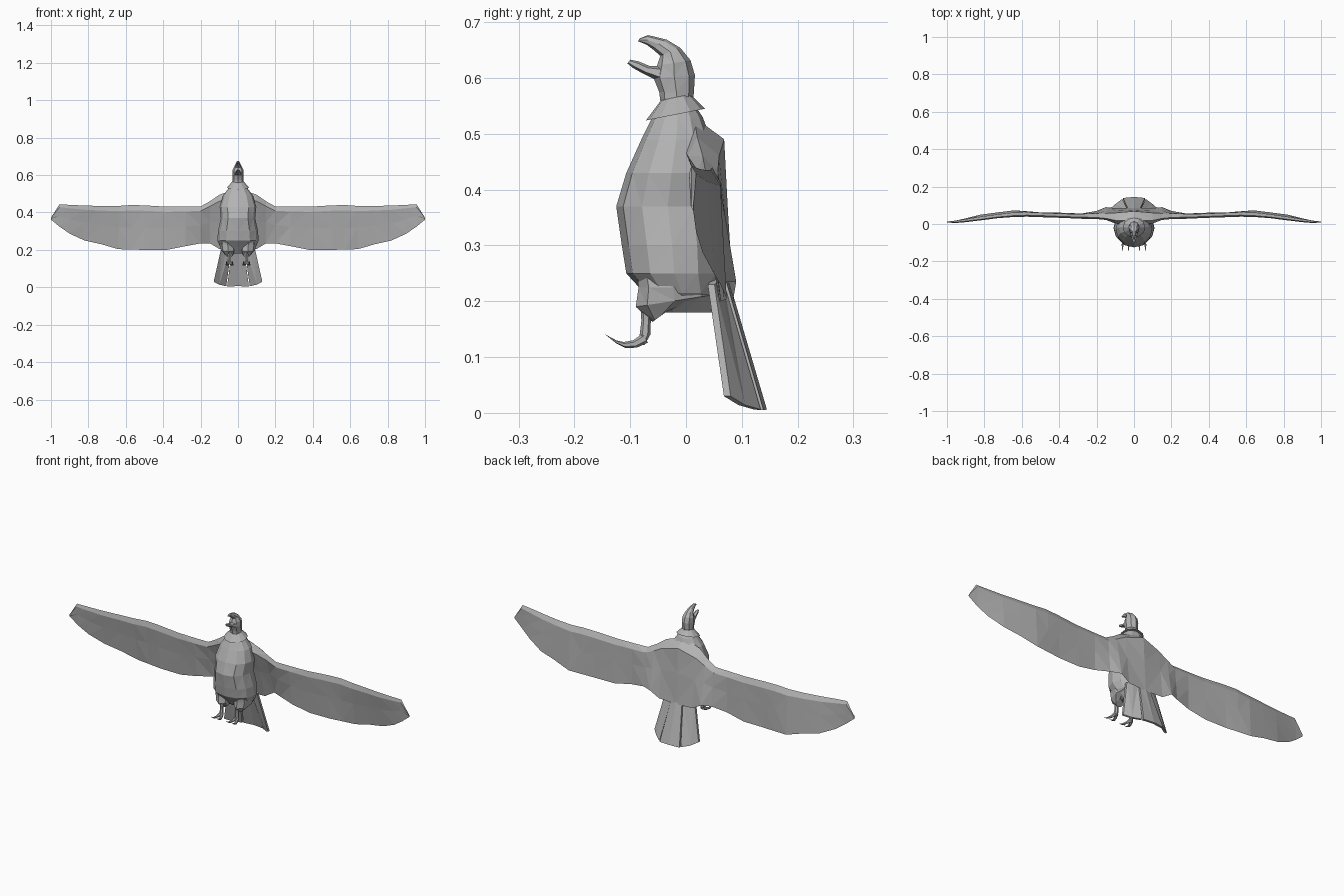
import bpy, bmesh, math
from mathutils import Vector

old = bpy.data.objects.get("Cube")
if old:
    bpy.data.objects.remove(old)

grey = bpy.data.materials.new("plumage grey")
grey.use_nodes = True
grey.diffuse_color = (0.45, 0.45, 0.45, 1)
grey.node_tree.nodes["Principled BSDF"].inputs["Base Color"].default_value = (0.45, 0.45, 0.45, 1)


def loft(name, rings, mirror=False, cap_start=True):
    """Skin a list of equal-sized point rings into one flat-faceted object."""
    bm = bmesh.new()
    loops = [[bm.verts.new(p) for p in ring] for ring in rings]
    n = len(loops[0])
    for a, b in zip(loops, loops[1:]):
        for i in range(n):
            j = (i + 1) % n
            bm.faces.new((a[i], a[j], b[j], b[i]))
    if cap_start:
        bm.faces.new(loops[0][::-1])
    bm.faces.new(loops[-1])
    bmesh.ops.triangulate(bm, faces=bm.faces[:])
    bmesh.ops.recalc_face_normals(bm, faces=bm.faces[:])
    mesh = bpy.data.meshes.new(name)
    bm.to_mesh(mesh)
    bm.free()
    mesh.materials.append(grey)
    obj = bpy.data.objects.new(name, mesh)
    bpy.context.collection.objects.link(obj)
    if mirror:
        mod = obj.modifiers.new("mirror", "MIRROR")
        mod.use_clip = True
    return obj


def oval(front, back, width, x=0, n=10, power=1.0):
    """Ring spanning a front and a back point (y, z) with a half-width in x."""
    f, b = Vector((x, *front)), Vector((x, *back))
    mid, half = (f + b) / 2, (f - b) / 2
    pts = []
    for i in range(n):
        a = math.tau * i / n
        s, c = math.sin(a), math.cos(a)
        s = math.copysign(abs(s) ** power, s)
        pts.append(mid + half * c + Vector((width * s, 0, 0)))
    return pts


# Body: z, front y, back y, half-width
body = [(.56, -.045, .01, .033), (.53, -.06, .03, .05), (.49, -.08, .045, .08),
        (.43, -.107, .055, .098), (.37, -.125, .06, .092), (.30, -.115, .065, .107),
        (.25, -.107, .065, .11), (.215, -.075, .06, .095), (.18, -.045, .05, .06)]
loft("body", [oval((f, z), (b, z), w, n=12, power=.8) for z, f, b, w in body])

# Head and hooked upper beak, curving up and forward
head = [((-.045, .55), (.01, .55), .03), ((-.048, .575), (.014, .572), .029),
        ((-.058, .60), (.016, .605), .03), ((-.052, .622), (.008, .632), .029),
        ((-.046, .64), (-.01, .654), .02), ((-.06, .652), (-.035, .669), .013),
        ((-.071, .66), (-.068, .677), .008), ((-.086, .666), (-.083, .671), .003)]
loft("head", [oval(f, b, w, n=8) for f, b, w in head])

# Lower beak
jaw = [((-.05, .595), (-.035, .622), .024), ((-.075, .607), (-.066, .622), .014),
       ((-.095, .618), (-.085, .63), .009), ((-.105, .626), (-.1, .633), .004)]
loft("lower_beak", [oval(f, b, w, n=6) for f, b, w in jaw])

# Flared ruff around the neck
ruff = [((-.045, .56), (.008, .571), .03), ((-.072, .524), (.034, .545), .06),
        ((-.06, .53), (.02, .545), .045)]
loft("neck_ruff", [oval(f, b, w, n=12) for f, b, w in ruff])

# Wings, joined across the back: x, top (y, z), trailing (y, z), thickness
wing = [(0, .015, .53, .085, .2, .05), (.1, .02, .495, .085, .205, .035),
        (.15, .03, .46, .09, .235, .022), (.2, .035, .432, .07, .235, .018),
        (.28, .037, .431, .056, .22, .016), (.38, .04, .431, .06, .2, .014),
        (.5, .045, .438, .062, .2, .015), (.57, .047, .44, .068, .202, .015),
        (.64, .045, .435, .073, .204, .015), (.73, .037, .435, .062, .23, .013),
        (.82, .025, .437, .05, .25, .012), (.9, .015, .441, .03, .287, .01),
        (.955, .01, .443, .018, .325, .008), (1, .01, .372, .013, .362, .003)]
sections = []
for x, yt, zt, yb, zb, th in wing:
    def at(t, dy):
        return (x, yt + (yb - yt) * t + dy, zt + (zb - zt) * t)
    sections.append([at(0, 0), at(.12, -th * .7), at(.5, -th * .3), at(1, 0),
                     at(.5, th * .5), at(.12, th * .9)])
loft("wings", sections, mirror=True, cap_start=False)

# Tail fan: a middle feather group and an arched outer one on each side
def feather(name, top, bottom, mirror):
    back = Vector((0, .006, 0))
    rings = []
    for row in (top, bottom):
        pts = [Vector(p) for p in row]
        rings.append([p - back for p in pts] + [p + back for p in reversed(pts)])
    loft(name, rings, mirror)

feather("tail_middle", [(-.028, .065, .24), (0, .07, .24), (.028, .065, .24)],
        [(-.058, .133, .005), (0, .139, .006), (.058, .133, .005)], False)
feather("tail_side", [(.03, .06, .24), (.055, .055, .24), (.085, .045, .23)],
        [(.063, .128, .006), (.1, .1, .014), (.13, .074, .03)], True)

# Feathered thighs
thigh = [(.265, -.09, .02, .035, .055), (.225, -.085, .04, .042, .055),
         (.19, -.09, .05, .04, .052), (.163, -.06, -.03, .022, .047)]
loft("thigh", [oval((f, z), (b, z + (.022 if z < .2 else 0)), w, x, n=8)
               for z, f, b, w, x in thigh], True)

# Shanks and clawed toes
shank = [(.2, -.082, -.058, .011), (.165, -.08, -.063, .009),
         (.14, -.083, -.064, .01), (.122, -.09, -.074, .011)]
loft("shank", [oval((f, z), (b, z), w, .045, n=6) for z, f, b, w in shank], True)
toe = [((-.078, .142), (-.068, .126), .007), ((-.095, .13), (-.088, .117), .007),
       ((-.112, .127), (-.108, .116), .006), ((-.125, .13), (-.124, .124), .004),
       ((-.145, .141), (-.144, .14), .001)]
for name, x, spread in (("inner_toe", .041, -.012), ("outer_toe", .049, .012)):
    loft(name, [oval(f, b, w, x + spread * min(1, i / 2), n=6)
                for i, (f, b, w) in enumerate(toe)], True)
